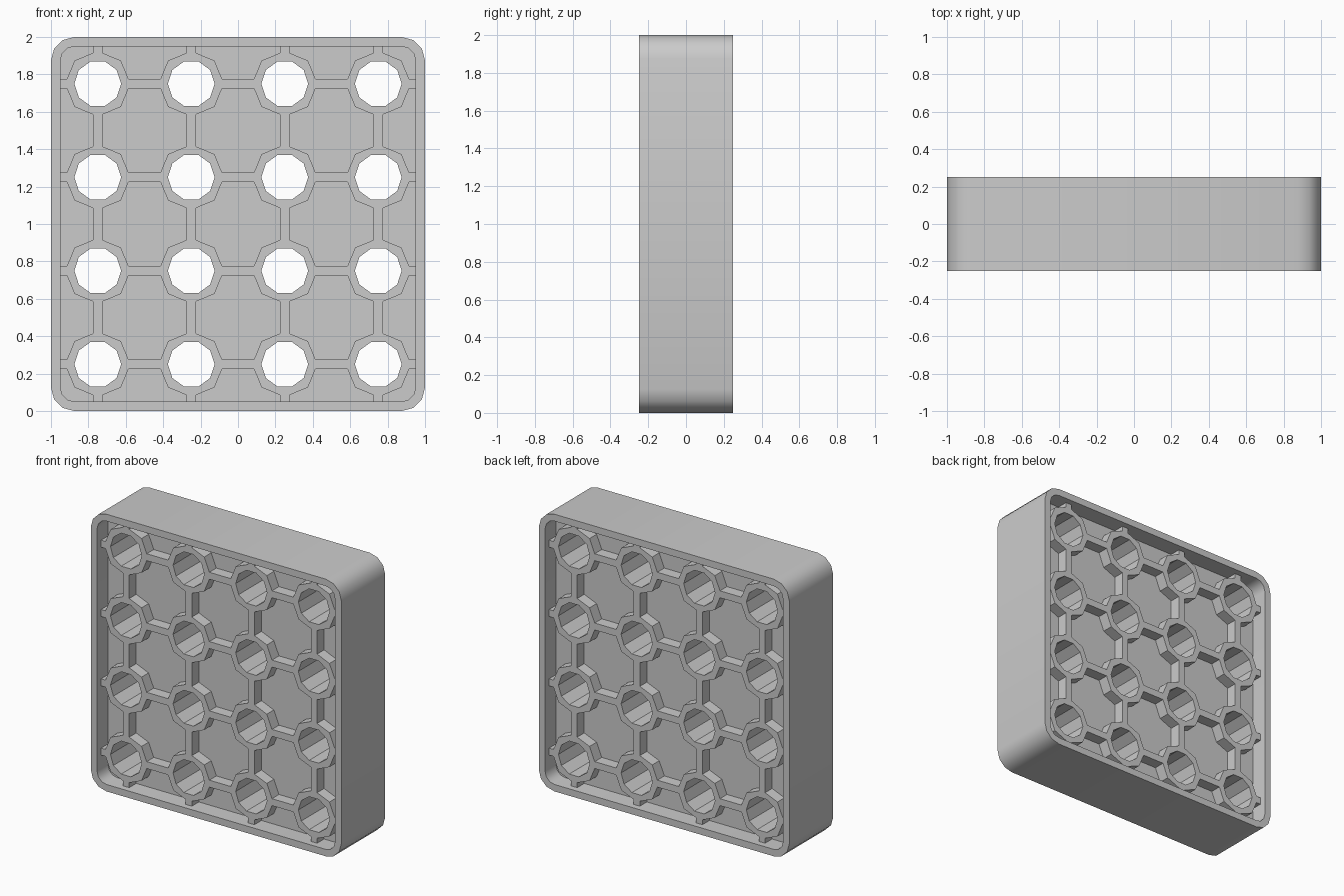
import bpy, bmesh
from math import sin, cos, pi
from mathutils import Matrix

cube = bpy.data.objects.get("Cube")
if cube:
    bpy.data.objects.remove(cube, do_unlink=True)

GREY = 0.6
mat = bpy.data.materials.new("plain grey")
mat.use_nodes = True
mat.diffuse_color = (GREY, GREY, GREY, 1)
mat.node_tree.nodes["Principled BSDF"].inputs["Base Color"].default_value = (GREY, GREY, GREY, 1)

PITCH = 0.5         # spacing of the tubes
TUBE = 0.175        # outer tube radius, eight sided
HOLE = 0.125        # bore radius, ten sided
RIB = 0.025         # half thickness of the ribs
EDGE = 0.96         # lattice and floor end inside the wall
CENTRES = [(i - 1.5) * PITCH for i in range(4)]


def ngon(cx, cy, r, n):
    return [(cx + r * cos(2 * pi * k / n), cy + r * sin(2 * pi * k / n)) for k in range(n)]


def rounded_square(half, r, steps=3):
    pts = []
    for q, (sx, sy) in enumerate([(1, 1), (-1, 1), (-1, -1), (1, -1)]):
        for k in range(steps + 1):
            a = (q + k / steps) * pi / 2
            pts.append((sx * (half - r) + r * cos(a), sy * (half - r) + r * sin(a)))
    return pts


def extrude_loops(name, loops, half_depth):
    """Fill closed outlines (inner ones become holes) and extrude along y."""
    curve = bpy.data.curves.new(name, 'CURVE')
    curve.dimensions = '2D'
    curve.fill_mode = 'BOTH'
    curve.extrude = half_depth
    for pts in loops:
        spline = curve.splines.new('POLY')
        spline.points.add(len(pts) - 1)
        for p, (x, y) in zip(spline.points, pts):
            p.co = (x, y, 0, 1)
        spline.use_cyclic_u = True
    helper = bpy.data.objects.new(name + " outline", curve)
    mesh = bpy.data.meshes.new_from_object(helper)
    bpy.data.objects.remove(helper)
    bpy.data.curves.remove(curve)

    mesh.name = name
    mesh.transform(Matrix.Rotation(pi / 2, 4, 'X'))
    bm = bmesh.new()
    bm.from_mesh(mesh)
    bmesh.ops.remove_doubles(bm, verts=bm.verts, dist=0.0001)
    bmesh.ops.recalc_face_normals(bm, faces=bm.faces)
    bm.to_mesh(mesh)
    bm.free()
    mesh.materials.clear()
    mesh.materials.append(mat)
    obj = bpy.data.objects.new(name, mesh)
    obj.location.z = 1
    bpy.context.collection.objects.link(obj)
    bpy.ops.object.select_all(action='DESELECT')
    obj.select_set(True)
    bpy.context.view_layer.objects.active = obj
    bpy.ops.object.shade_smooth_by_angle(angle=0.56)
    return obj


def window(cx, cy):
    """Opening between four tubes and the ribs that join them."""
    h = PITCH / 2
    near = h - RIB
    far = h - (TUBE - RIB * (2 ** 0.5 - 1))
    diag = h - TUBE * cos(pi / 4)
    corner = [(near, far), (diag, diag), (far, near)]
    limit = EDGE - 0.005
    pts = []
    for q in range(4):
        for x, y in corner:
            for _ in range(q):
                x, y = -y, x
            p = tuple(max(-limit, min(limit, v)) for v in (cx + x, cy + y))
            if p not in pts:
                pts.append(p)
    return pts


# Outer wall with rounded corners
extrude_loops("outer_wall", [rounded_square(1, 0.125), rounded_square(0.95, 0.075)], 0.25)

# Tubes and ribs as one lattice, slightly below the rim on both sides
slab = [(-EDGE, -EDGE), (EDGE, -EDGE), (EDGE, EDGE), (-EDGE, EDGE)]
steps = [(i - 2) * PITCH for i in range(5)]
bores = [ngon(x, y, HOLE, 10) for x in CENTRES for y in CENTRES]
windows = [window(x, y) for x in steps for y in steps]
extrude_loops("tube_lattice", [slab] + bores + windows, 0.205)

# Middle floor, its cut-outs hidden inside the tube walls
sockets = [ngon(x, y, (HOLE + TUBE) / 2, 8) for x in CENTRES for y in CENTRES]
extrude_loops("middle_floor", [slab] + sockets, 0.125)
